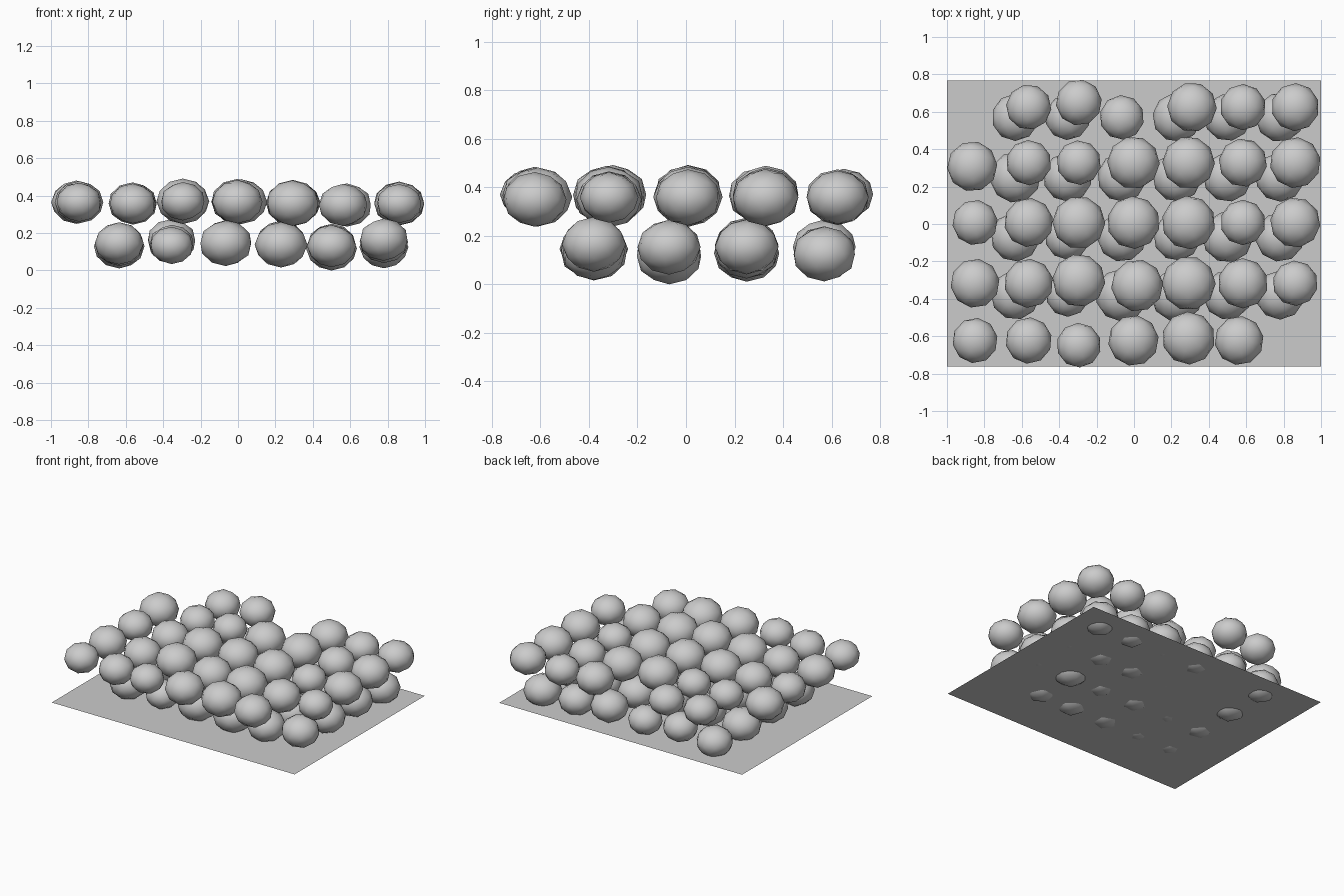
import bpy, random, math

random.seed(4)
SQUASH = 0.86
FLOOR = 0.045


def ball(name, x, y, z, r):
    bpy.ops.mesh.primitive_ico_sphere_add(subdivisions=2, radius=r * 1.01, location=(x, y, z))
    o = bpy.context.object
    o.name = name
    o.scale.z = SQUASH
    o.rotation_euler.z = random.uniform(0, math.tau)
    bpy.ops.object.shade_smooth()


# thin sheet that the lower balls sink into
bpy.ops.mesh.primitive_plane_add(size=1, location=(0, 0.003, FLOOR))
sheet = bpy.context.object
sheet.name = "base_sheet"
sheet.scale = (2.0, 1.53, 1)

# lower layer: six columns by four rows, (radius, sink depth) in hundredths
lower_x = (-0.635, -0.355, -0.065, 0.23, 0.50, 0.78)
lower_rows = {
    -0.38: "13.0 1.2  11.5 1.0  14.0 2.0  14.0 2.8  13.0 2.6  13.0 -0.8",
    -0.07: "13.0 2.0  12.0 0.8  13.0 2.0  12.5 1.8  13.5 4.4  13.0 0.4",
    0.25: "13.5 3.3  13.0 -0.5  13.0 0.1  13.0 2.0  13.0 2.0  13.0 0.3",
    0.57: "12.5 3.0  12.0 -0.8  11.8 1.6  13.0 0.3  12.5 2.2  13.0 3.2",
}
for y, text in lower_rows.items():
    v = [float(s) / 100 for s in text.split()]
    for x, r, sink in zip(lower_x, v[0::2], v[1::2]):
        ball("lower_ball", x, y, FLOOR - sink + r * SQUASH, r)

# upper layer: seven columns by five rows, radius in thousandths (0 = gap)
upper_x = (-0.85, -0.563, -0.295, -0.003, 0.292, 0.582, 0.862)
upper_z = (0.365, 0.358, 0.37, 0.368, 0.36, 0.35, 0.358)
upper_rows = {
    -0.623: (120, 123, 118, 134, 140, 130, 0),
    -0.317: (130, 130, 140, 138, 143, 133, 120),
    0.008: (120, 130, 140, 140, 142, 120, 133),
    0.328: (133, 120, 118, 139, 139, 128, 135),
    0.625: (0, 120, 122, 0, 131, 122, 127),
}
# small shifts of the balls that stray from the grid
shift = {(0, -0.623): (0, 0), (2, -0.623): (0, -0.025), (4, -0.623): (0, 0.013),
         (5, -0.623): (-0.02, 0), (2, -0.317): (0, 0.015), (3, -0.317): (0.02, -0.012),
         (0, 0.328): (-0.015, -0.02), (2, 0.625): (0, 0.025), (4, 0.625): (0.018, 0)}
for y, radii in upper_rows.items():
    for i, r in enumerate(radii):
        if r:
            dx, dy = shift.get((i, y), (0, 0))
            ball("upper_ball", upper_x[i] + dx, y + dy, upper_z[i], r / 1000)
